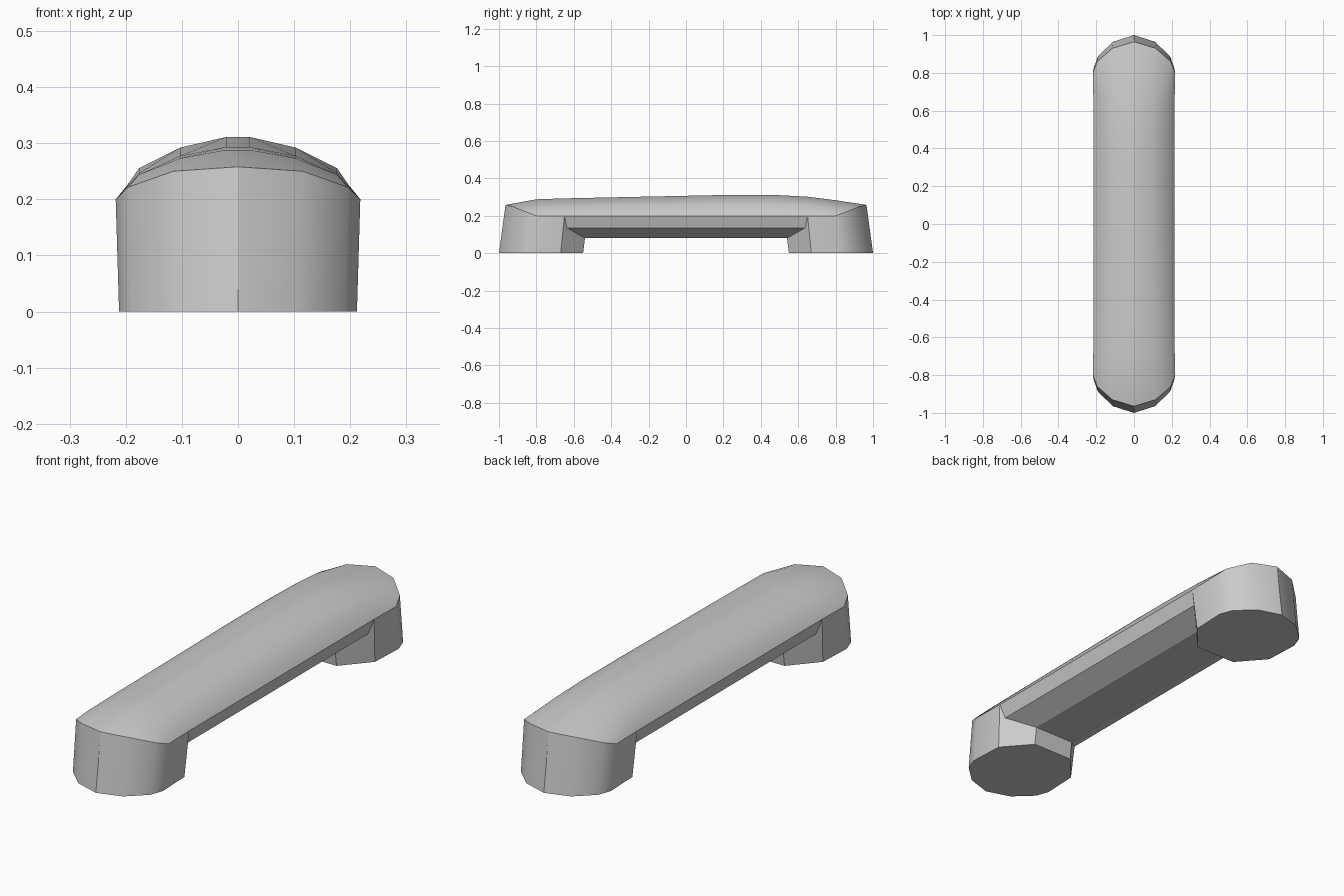
import bpy
import bmesh
import math

cube = bpy.data.objects.get("Cube")
if cube:
    bpy.data.objects.remove(cube, do_unlink=True)

# Single grey finish
grey = bpy.data.materials.new("plain grey")
grey.use_nodes = True
colour = (0.6, 0.6, 0.6, 1.0)
grey.diffuse_color = colour
grey.node_tree.nodes["Principled BSDF"].inputs["Base Color"].default_value = colour

SHOULDER = 0.2   # height where the dome meets the sides
UNDERSIDE = 0.08  # height of the flat under the grip


def both_sides(points):
    return points + [(-x, y, z) for x, y, z in points if x > 0]


def dome(y, top, width=0.215):
    """Rounded upper cross-section of the grip at one station."""
    rise = top - SHOULDER
    shape = [(1, 0), (0.82, 0.5), (0.48, 0.83), (0.1, 1)]
    return both_sides([(width * u, y, SHOULDER + rise * v) for u, v in shape])


def joint(side, top):
    """Seam shared by a foot and the grip."""
    return dome(side * 0.65, top) + both_sides([
        (0.195, side * 0.65, 0.135), (0.1, side * 0.54, UNDERSIDE)])


def add_hull(bm, points, seams):
    """Add a convex shell, leaving it open at its seams."""
    verts = [bm.verts.new(p) for p in points]
    result = bmesh.ops.convex_hull(bm, input=verts)
    faces = [f for f in result["geom"] if isinstance(f, bmesh.types.BMFace)]
    keys = [{tuple(round(c, 4) for c in p) for p in seam} for seam in seams]
    inner = [f for f in faces if any(
        all(tuple(round(c, 4) for c in v.co) in key for v in f.verts) for key in keys)]
    bmesh.ops.delete(bm, geom=inner, context="FACES")


def foot_points(side, crown):
    # Faceted footprint, rounded outside and chamfered inside
    base = both_sides([(0, 1, 0), (0.11, 0.965, 0), (0.19, 0.89, 0),
                       (0.212, 0.83, 0), (0.205, 0.67, 0), (0.1, 0.55, 0)])
    # Rim around the top of the rounded end
    rim = both_sides([(0, 0.965, 0.258), (0.115, 0.93, 0.25),
                      (0.195, 0.86, 0.222), (0.218, 0.8, 0.2)])
    points = [(x, y * side, z) for x, y, z in base + rim]
    return points + dome(side * 0.8, crown)


bm = bmesh.new()
front_seam = joint(-1, 0.293)
back_seam = joint(1, 0.302)

# Feet
add_hull(bm, foot_points(-1, 0.288) + front_seam, [front_seam])
add_hull(bm, foot_points(1, 0.283) + back_seam, [back_seam])

# Grip, slightly crowned towards the back
grip = front_seam + back_seam + dome(0.2, 0.311) + dome(0.48, 0.311)
add_hull(bm, grip, [front_seam, back_seam])

# Weld the seams into one closed skin
bmesh.ops.remove_doubles(bm, verts=bm.verts, dist=0.001)
bmesh.ops.delete(bm, geom=[v for v in bm.verts if not v.link_faces], context="VERTS")
bmesh.ops.recalc_face_normals(bm, faces=bm.faces)

mesh = bpy.data.meshes.new("pull_handle")
bm.to_mesh(mesh)
bm.free()
mesh.materials.append(grey)
handle = bpy.data.objects.new("pull_handle", mesh)
bpy.context.collection.objects.link(handle)

bpy.ops.object.select_all(action="DESELECT")
handle.select_set(True)
bpy.context.view_layer.objects.active = handle
bpy.ops.object.shade_smooth_by_angle(angle=math.radians(30))
